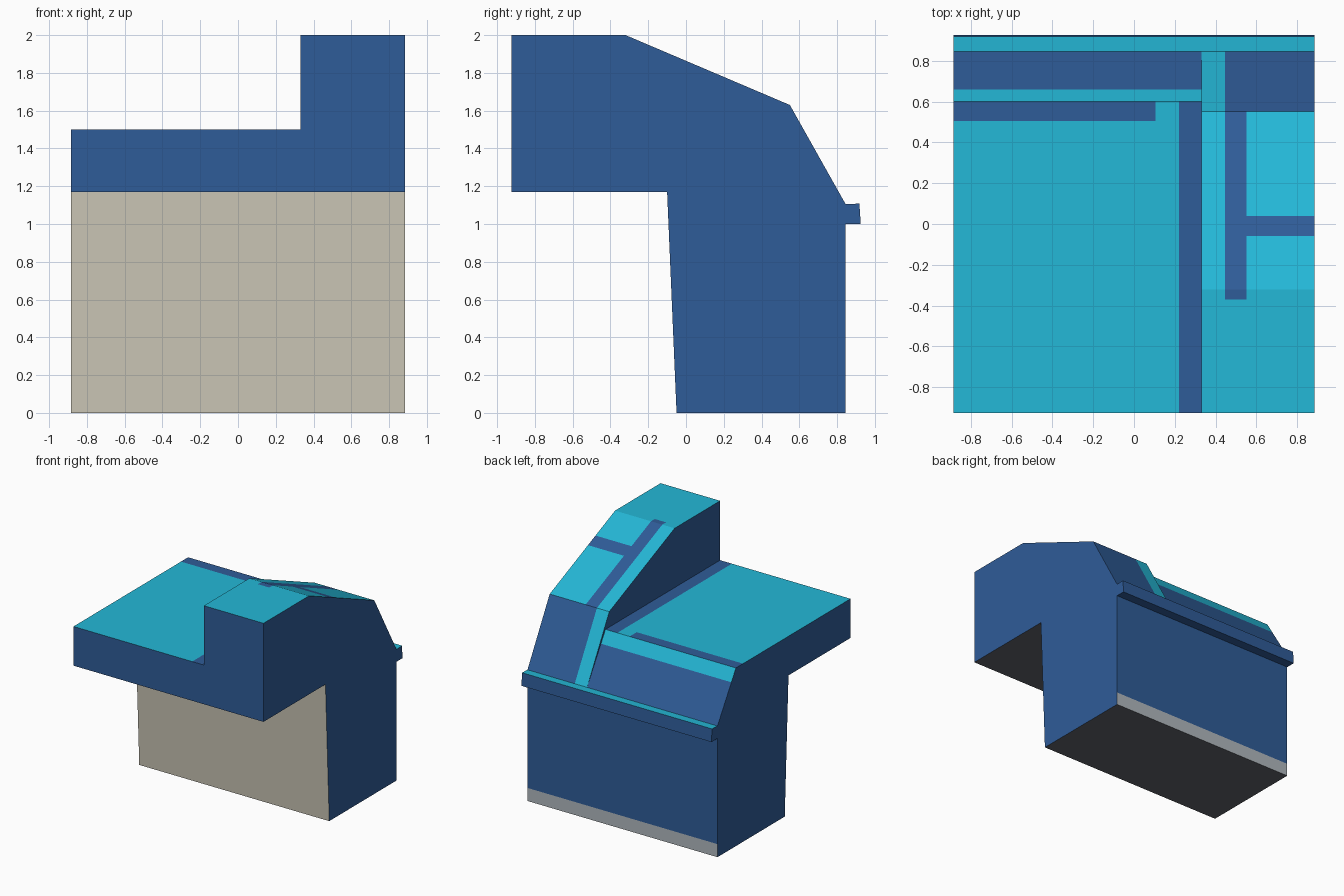
import bpy, bmesh

if "Cube" in bpy.data.objects:
    bpy.data.objects.remove(bpy.data.objects["Cube"])

def material(name, rgb):
    lin = [(c / 255 / 12.92) if c / 255 <= 0.04045 else ((c / 255 + 0.055) / 1.055) ** 2.4 for c in rgb]
    m = bpy.data.materials.new(name)
    m.diffuse_color = (*lin, 1)
    m.use_nodes = True
    m.node_tree.nodes["Principled BSDF"].inputs["Base Color"].default_value = m.diffuse_color
    return m

MATS = [material("blue", (47, 92, 152)), material("cyan", (36, 184, 215)),
        material("beige", (205, 200, 184)), material("light grey", (176, 184, 190)),
        material("dark grey", (96, 99, 106))]
BLUE, CYAN, BEIGE, LIGHT, DARK = range(5)
W, D = 0.885, 0.925
XS = [-W, 0.105, 0.22, 0.33, 0.445, 0.55, W]      # colour break lines across the width


def sweep(bm, profile, stations, skip=lambda i, j: False):
    """Extrude a (y, z) profile through x stations, leaving out skipped cells."""
    rings = [[bm.verts.new((x, y, z)) for y, z in profile] for x in stations]
    n = len(profile)
    for i in range(len(rings) - 1):
        for j in range(n):
            if not skip(i, j):
                k = (j + 1) % n
                bm.faces.new((rings[i][j], rings[i][k], rings[i + 1][k], rings[i + 1][j]))
    bm.faces.new(rings[0])
    bm.faces.new(rings[-1][::-1])


def finish(bm, name, rule):
    bmesh.ops.remove_doubles(bm, verts=bm.verts, dist=0.0005)
    bmesh.ops.recalc_face_normals(bm, faces=bm.faces)
    for f in bm.faces:
        f.material_index = rule(f.calc_center_median(), f.normal)
    mesh = bpy.data.meshes.new(name)
    bm.to_mesh(mesh)
    bm.free()
    for m in MATS:
        mesh.materials.append(m)
    ob = bpy.data.objects.new(name, mesh)
    bpy.context.collection.objects.link(ob)


def body_paint(c, n):
    if n.z < -0.5:
        return DARK                                  # undersides
    if n.y < -0.9 and c.z < 1.1:
        return BEIGE                                 # recessed front panel
    if n.y > 0.9 and c.z < 0.11:
        return LIGHT                                 # strip along the back foot
    if n.z < 0.2:
        return BLUE                                  # walls
    if c.x < 0.33:                                   # low deck and its back slope
        if c.y > 0.6:
            return CYAN if c.y < 0.66 else BLUE
        return BLUE if c.x > 0.22 or (c.y > 0.505 and c.x < 0.105) else CYAN
    if c.x < 0.445:
        return CYAN                                  # edge band of raised block
    if c.y > 0.55:
        return BLUE                                  # steep back slope
    if c.x < 0.55:
        return BLUE if c.y > -0.37 else CYAN         # long stripe
    return BLUE if -0.06 < c.y < 0.04 else CYAN      # cross stripe


def slope(y):
    return (y, 2 - 0.37 * (y + 0.32) / 0.87)


# Body: overhanging low deck plus the raised block on the right
bm = bmesh.new()
deck_line = [(-D, 1.5), (0.505, 1.5), (0.60, 1.5), (0.66, 1.402), (0.845, 1.105)]
low = [(-D, 1.17)] + deck_line + [(0.845, 0.11), (0.845, 0), (-0.05, 0), (-0.10, 1.17)]
sweep(bm, low, XS, lambda i, j: i >= 3 and 1 <= j <= 4)
raised = [(-D, 2), (-0.37, 2), (-0.32, 2), slope(-0.06), slope(0.04), (0.55, 1.63)] + deck_line[::-1]
sweep(bm, raised, XS[3:], lambda i, j: 6 <= j <= 9)
finish(bm, "body", body_paint)

# Ledge along the back
bm = bmesh.new()
sweep(bm, [(0.845, 1.0), (0.845, 1.105), (0.918, 1.108), (D, 1.0)], [-W, W])
finish(bm, "back_ledge", lambda c, n: CYAN if n.z > 0.5 else BLUE)
